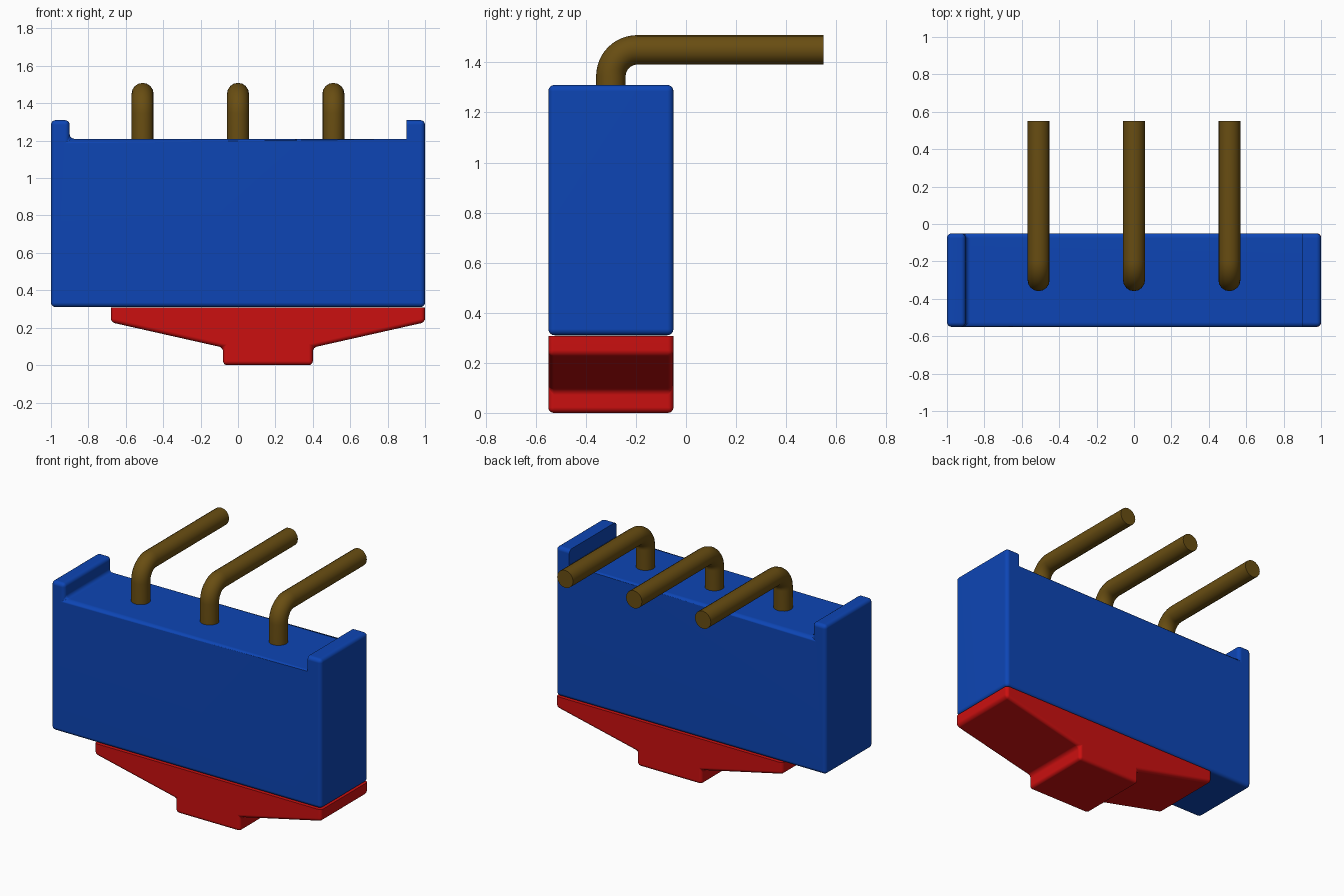
import bpy, bmesh, math

if "Cube" in bpy.data.objects:
    bpy.data.objects.remove(bpy.data.objects["Cube"], do_unlink=True)

FRONT, BACK = -0.55, -0.05


def material(name, rgb):
    m = bpy.data.materials.new(name)
    m.use_nodes = True
    m.diffuse_color = (*rgb, 1)
    m.node_tree.nodes["Principled BSDF"].inputs["Base Color"].default_value = (*rgb, 1)
    return m


def smooth(obj):
    bpy.ops.object.select_all(action="DESELECT")
    obj.select_set(True)
    bpy.context.view_layer.objects.active = obj
    bpy.ops.object.shade_smooth_by_angle(angle=math.radians(35))


def block(name, profile, mat, radius, keep_sharp):
    """Extrude an x-z profile through the depth and round all edges but the sharp ones."""
    bm = bmesh.new()
    face = bm.faces.new([bm.verts.new((x, FRONT, z)) for x, z in profile])
    ext = bmesh.ops.extrude_face_region(bm, geom=[face], use_keep_orig=True)
    for g in ext["geom"]:
        if isinstance(g, bmesh.types.BMVert):
            g.co.y = BACK
    bmesh.ops.recalc_face_normals(bm, faces=bm.faces)
    edges = [e for e in bm.edges if not all(keep_sharp(v.co) for v in e.verts)]
    bmesh.ops.bevel(bm, geom=edges, offset=radius, segments=4, profile=0.5,
                    affect="EDGES", clamp_overlap=True)
    bmesh.ops.recalc_face_normals(bm, faces=bm.faces)
    me = bpy.data.meshes.new(name)
    bm.to_mesh(me)
    bm.free()
    me.materials.append(mat)
    obj = bpy.data.objects.new(name, me)
    bpy.context.collection.objects.link(obj)
    smooth(obj)
    obj.modifiers.new("Flat faces", "WEIGHTED_NORMAL").keep_sharp = True
    return obj


def pin(name, x, mat, radius=0.059, bend=0.105, y=-0.3, top=1.45, tip=0.55):
    """Round rod rising from the housing and bending towards the back."""
    pts = [(x, y, 1.12)]
    for i in range(13):
        a = math.pi / 2 * i / 12
        pts.append((x, y + bend * (1 - math.cos(a)), top - bend + bend * math.sin(a)))
    pts.append((x, tip, top))
    cu = bpy.data.curves.new(name, "CURVE")
    cu.dimensions = "3D"
    cu.bevel_depth = radius
    cu.bevel_resolution = 6
    cu.use_fill_caps = True
    sp = cu.splines.new("POLY")
    sp.points.add(len(pts) - 1)
    for p, co in zip(sp.points, pts):
        p.co = (*co, 1)
    cu.materials.append(mat)
    obj = bpy.data.objects.new(name, cu)
    bpy.context.collection.objects.link(obj)
    bpy.ops.object.select_all(action="DESELECT")
    obj.select_set(True)
    bpy.context.view_layer.objects.active = obj
    bpy.ops.object.convert(target="MESH")
    smooth(bpy.context.view_layer.objects.active)


blue = material("housing blue", (0.004, 0.06, 0.46))
red = material("key red", (0.6, 0.005, 0.005))
brass = material("dark brass", (0.14, 0.075, 0.006))

# Housing with a raised wall at each end; one wall keeps a sharp inner edge
block("housing",
      [(-1, 0.31), (1, 0.31), (1, 1.31), (0.9, 1.31), (0.9, 1.21),
       (-0.9, 1.21), (-0.9, 1.31), (-1, 1.31)],
      blue, 0.025, lambda c: abs(c.x - 0.9) < 0.01 and c.z > 1.2)

# Tapered foot under the housing, with a flat, sharp top
block("foot",
      [(-0.68, 0.31), (-0.68, 0.232), (-0.08, 0.097), (-0.08, 0.003),
       (0.4, 0.003), (0.4, 0.097), (1, 0.232), (1, 0.31)],
      red, 0.022, lambda c: c.z > 0.3)
bpy.data.objects["foot"].location.z = -0.003

# Three bent contact pins
for side, x in (("right", -0.51), ("middle", 0.0), ("left", 0.51)):
    pin(side + "_pin", x, brass)
